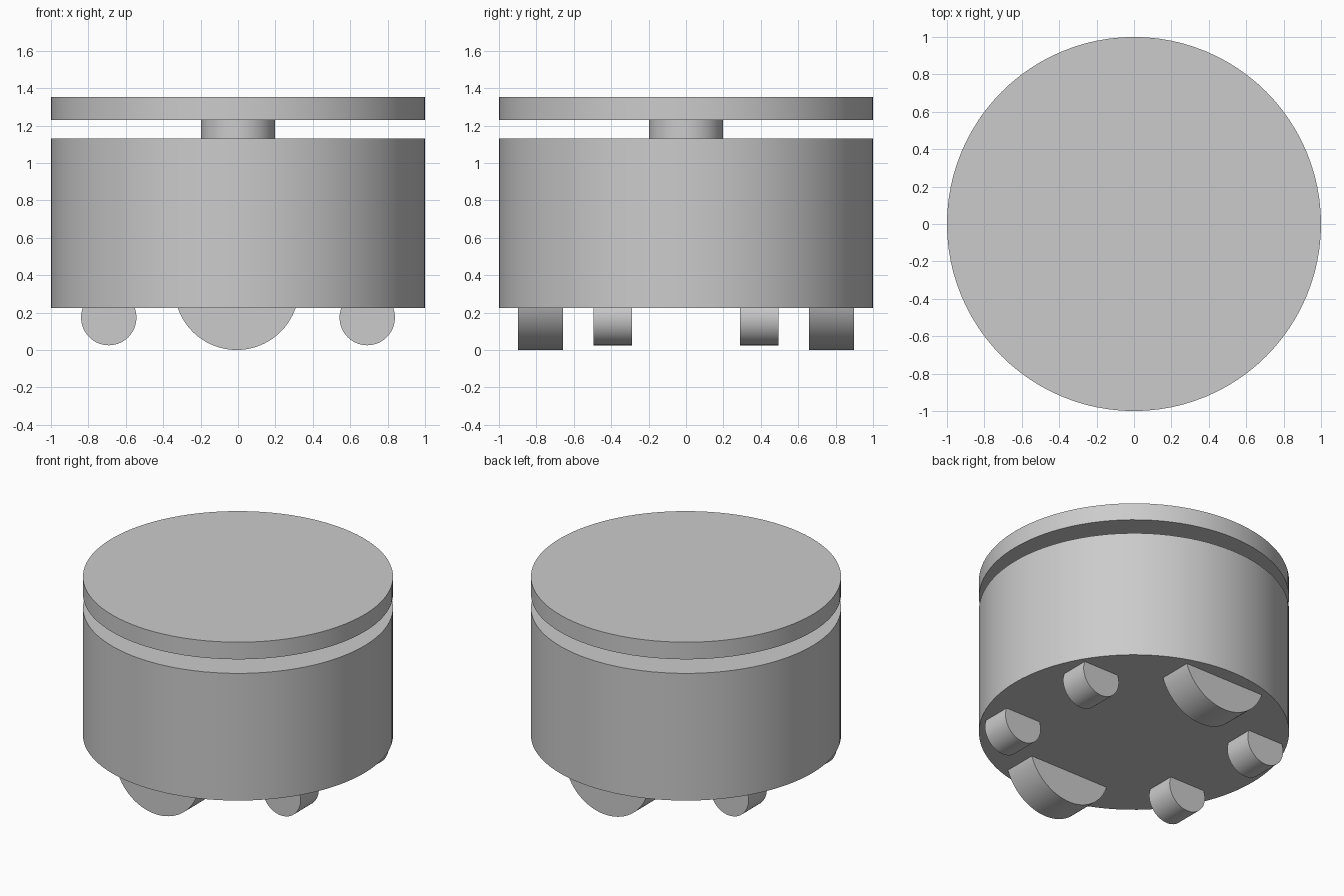
import bpy
import math

cube = bpy.data.objects.get("Cube")
if cube:
    bpy.data.objects.remove(cube, do_unlink=True)

# One plain grey for every part
grey = bpy.data.materials.new("plain_grey")
grey.use_nodes = True
colour = (0.6, 0.6, 0.6, 1)
grey.diffuse_color = colour
grey.node_tree.nodes["Principled BSDF"].inputs["Base Color"].default_value = colour


def cylinder(name, radius, depth, location, along_y=False, sides=96):
    """Smooth-sided cylinder, upright or lying along y."""
    tilt = (math.pi / 2, 0, 0) if along_y else (0, 0, 0)
    bpy.ops.mesh.primitive_cylinder_add(
        vertices=sides, radius=radius, depth=depth, location=location, rotation=tilt)
    part = bpy.context.object
    part.name = name
    part.data.materials.append(grey)
    bpy.ops.object.shade_smooth_by_angle(angle=math.radians(30))


def upright(name, radius, bottom, top):
    cylinder(name, radius, top - bottom, (0, 0, (bottom + top) / 2))


# Stacked drum, post and top plate
upright("body", 1.0, 0.225, 1.13)
upright("post", 0.197, 1.13, 1.23)
upright("top_plate", 1.0, 1.23, 1.352)

# Large wheels on the centre line, small wheels at the four corners
for end, y in (("front", -1), ("back", 1)):
    cylinder(end + "_drive_wheel", 0.333, 0.24, (-0.007, y * 0.778, 0.333), True)
    for side, x in (("left", 1), ("right", -1)):
        cylinder(f"{end}_{side}_small_wheel", 0.148, 0.206,
                 (x * 0.691, y * 0.392, 0.173), True, 64)
